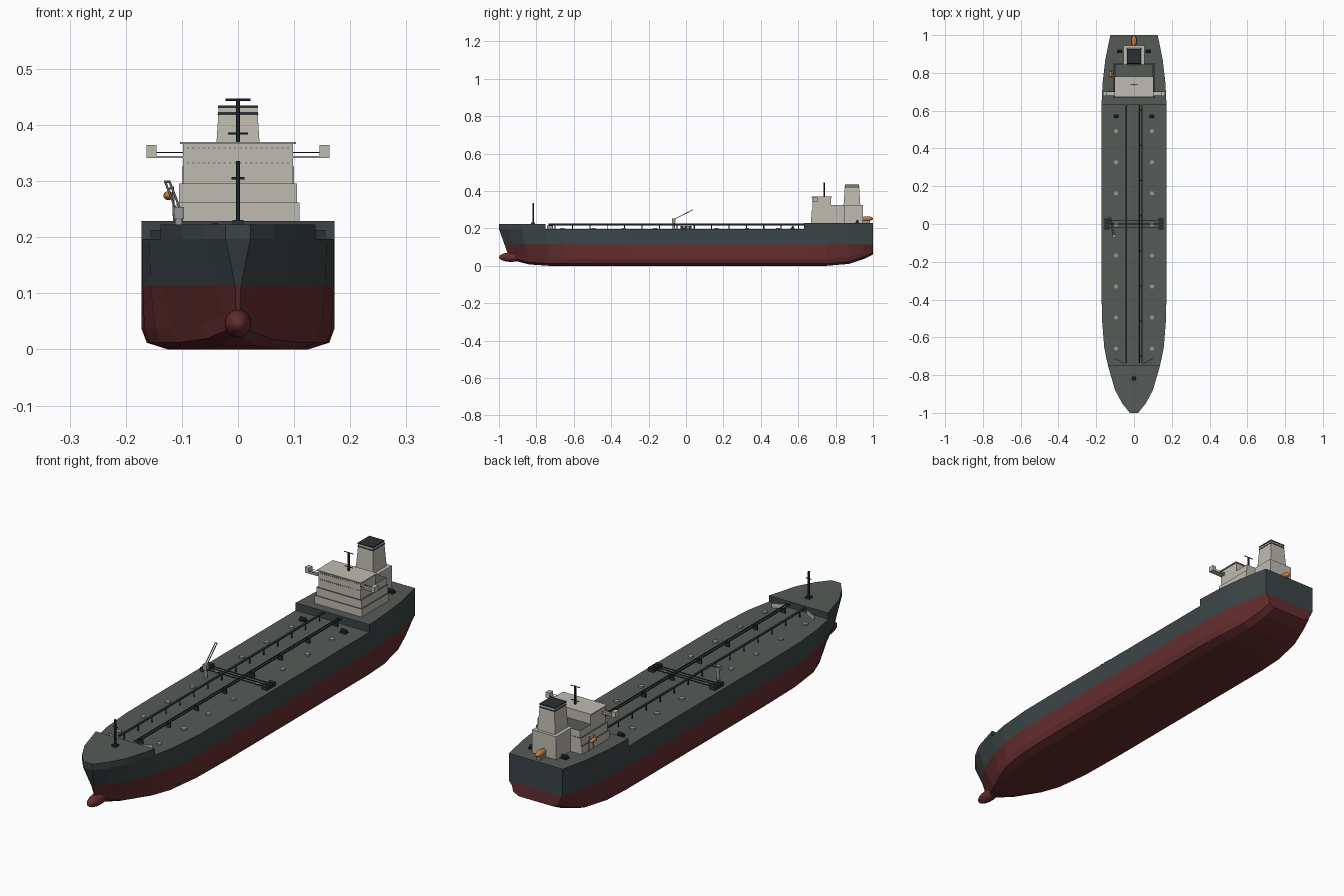
import bpy, bmesh, math
from mathutils import Vector

if "Cube" in bpy.data.objects:
    bpy.data.objects.remove(bpy.data.objects["Cube"])


def material(name, r, g, b):
    m = bpy.data.materials.new(name)
    m.use_nodes = True
    m.diffuse_color = (r, g, b, 1)
    m.node_tree.nodes["Principled BSDF"].inputs["Base Color"].default_value = (r, g, b, 1)
    return m


RED = material("antifouling_red", .13, .026, .028)
HULL = material("hull_slate", .045, .06, .063)
DECK = material("deck_green_grey", .09, .105, .095)
CREAM = material("house_cream", .52, .5, .44)
BLACK = material("dark_steel", .025, .03, .034)
GREY = material("light_grey", .3, .31, .3)
ORANGE = material("lifeboat_orange", .6, .2, .04)


def finish(name, bm, mats):
    bmesh.ops.recalc_face_normals(bm, faces=bm.faces)
    me = bpy.data.meshes.new(name)
    bm.to_mesh(me)
    bm.free()
    for m in mats:
        me.materials.append(m)
    ob = bpy.data.objects.new(name, me)
    bpy.context.collection.objects.link(ob)
    return ob


def loft(name, rings, mats, rule):
    """Skin mirrored cross-sections; each ring lists (half width, y, z) from bottom to top."""
    bm = bmesh.new()
    sides = [[[bm.verts.new((s * w, y, z)) for w, y, z in ring] for ring in rings] for s in (-1, 1)]
    a, b = sides
    top = len(rings[0]) - 1
    for i in range(len(rings) - 1):
        for s in sides:
            for k in range(top):
                bm.faces.new((s[i][k], s[i + 1][k], s[i + 1][k + 1], s[i][k + 1]))
        for k in (0, top):
            bm.faces.new((a[i][k], a[i + 1][k], b[i + 1][k], b[i][k]))
    for i in (0, -1):
        for k in range(top):
            bm.faces.new((a[i][k], b[i][k], b[i][k + 1], a[i][k + 1]))
    bmesh.ops.recalc_face_normals(bm, faces=bm.faces)
    for f in bm.faces:
        f.material_index = rule(f)
    return finish(name, bm, mats)


def box(name, x, y, z, mat, taper=1, top_mat=None):
    """Box from (low, high) ranges, with its top scaled by taper."""
    bm = bmesh.new()
    bmesh.ops.create_cube(bm, size=1)
    cx, cy = sum(x) / 2, sum(y) / 2
    for v in bm.verts:
        up = v.co.z > 0
        t = taper if up else 1
        v.co = (cx + v.co.x * t * (x[1] - x[0]), cy + v.co.y * t * (y[1] - y[0]), z[up])
    bm.normal_update()
    if top_mat:
        for f in bm.faces:
            f.material_index = int(f.normal.z > .9)
    return finish(name, bm, [mat, top_mat] if top_mat else [mat])


def rod(name, p, q, r, mat, sides=8):
    p, q = Vector(p), Vector(q)
    d = q - p
    bm = bmesh.new()
    bmesh.ops.create_cone(bm, cap_ends=True, segments=sides, radius1=r, radius2=r, depth=d.length)
    bm.transform(d.to_track_quat('Z', 'Y').to_matrix().to_4x4())
    bmesh.ops.translate(bm, verts=bm.verts, vec=(p + q) / 2)
    return finish(name, bm, [mat])


def ellipsoid(name, centre, radii, mat):
    bm = bmesh.new()
    bmesh.ops.create_uvsphere(bm, u_segments=20, v_segments=12, radius=1)
    for v in bm.verts:
        v.co = Vector(centre) + Vector(c * r for c, r in zip(v.co, radii))
    ob = finish(name, bm, [mat])
    for f in ob.data.polygons:
        f.use_smooth = True


# Hull stations: y, deck half, waterline half, bilge half, flat half, keel z, stem rake
WATER, MAIN, FORE, POOP = .113, .197, .223, .229
STATIONS = [
    (-1, .022, .005, .004, .002, .043, .07),
    (-.95, .062, .042, .024, .008, .022, .06),
    (-.88, .1, .088, .064, .03, .007, .045),
    (-.75, .138, .133, .118, .08, 0, .02),
    (-.65, .158, .156, .148, .108, 0, 0),
    (-.5, .17, .17, .167, .125, 0, 0),
    (-.3, .172, .172, .172, .125, 0, 0),
    (.63, .172, .172, .172, .125, 0, 0),
    (.75, .166, .166, .165, .12, 0, 0),
    (.87, .152, .152, .146, .105, .01, 0),
    (.95, .136, .136, .126, .09, .036, 0),
    (1, .125, .125, .112, .08, .06, 0)]


def section(y, deck, water, bilge, flat, keel, rake):
    levels = [(flat, keel), (flat + .8 * (bilge - flat), keel + .012),
              (bilge, keel + .037), (water, WATER), (deck, MAIN)]
    return [(w, y + rake * (1 - z / MAIN), z) for w, z in levels]


def hull_colour(f):
    c = f.calc_center_median()
    if f.normal.z > .9 and c.z > MAIN - .01:
        return 2
    return 0 if c.z < WATER else 1


PAINT = [RED, HULL, DECK]
loft("hull", [section(*s) for s in STATIONS], PAINT, hull_colour)
loft("forecastle", [[(s[1], s[0], MAIN), (s[1], s[0], FORE)] for s in STATIONS[:4]], PAINT, hull_colour)
loft("poop", [[(s[1], s[0], MAIN), (s[1], s[0], POOP)] for s in STATIONS[7:]], PAINT, hull_colour)
ellipsoid("bulbous_bow", (0, -.935, .046), (.024, .065, .025), RED)

# Accommodation block and bridge
box("house_lower_tier", (-.11, .11), (.668, .85), (POOP, .262), CREAM, 1, DECK)
box("house_middle_tier", (-.105, .105), (.672, .85), (.262, .296), CREAM, 1, DECK)
box("house_aft_block", (-.1, .1), (.775, .848), (.296, .326), CREAM, 1, DECK)
box("bridge", (-.098, .098), (.677, .776), (.296, .366), CREAM)
box("bridge_roof", (-.103, .103), (.672, .78), (.366, .37), CREAM)
for row, z in enumerate((.33, .357)):
    for i in range(20):
        x = -.0893 + i * .0094
        box(f"bridge_window_{row}_{i}", (x - .002, x + .002), (.675, .678), (z, z + .004), GREY)
for side, s in (("right", -1), ("left", 1)):
    def span(a, b):
        return sorted((s * a, s * b))
    box(f"{side}_bridge_wing", span(.09, .163), (.678, .702), (.341, .345), CREAM)
    box(f"{side}_wing_cab", span(.145, .163), (.678, .702), (.345, .364), CREAM)
    for y in (.679, .701):
        rod(f"{side}_wing_rail", (s * .098, y, .351), (s * .146, y, .351), .001, BLACK, 6)

# Engine casing and funnel
box("engine_casing", (-.056, .056), (.842, .945), (POOP, .326), CREAM)
box("funnel", (-.041, .041), (.843, .932), (.326, .43), CREAM, .84)
box("funnel_band", (-.0362, .0362), (.848, .927), (.418, .423), BLACK, .99)
box("funnel_cap", (-.036, .036), (.849, .926), (.43, .435), BLACK)


# Masts with crossbars
def mast(name, y, z0, z1, bars):
    rod(name, (0, y, z0), (0, y, z1), .004, BLACK)
    for z, half in bars:
        rod(name + "_crossbar", (-half, y, z), (half, y, z), .002, BLACK, 6)


mast("foremast", -.818, FORE, .336, [(.305, .012)])
mast("bridge_mast", .738, .37, .446, [(.445, .022), (.385, .018)])

# Lifeboats and davits
ellipsoid("stern_lifeboat", (0, .968, .252), (.014, .032, .013), ORANGE)
box("stern_boat_cradle", (-.008, .008), (.945, .985), (POOP, .243), GREY)
ellipsoid("side_lifeboat", (-.124, .795, .274), (.009, .022, .008), ORANGE)
for y in (.78, .81):
    rod("boat_davit_post", (-.114, y, POOP), (-.116, y, .29), .002, GREY, 6)
    rod("boat_davit_arm", (-.116, y, .29), (-.126, y, .284), .002, GREY, 6)

# Raised catwalk, pipe rack and their posts
box("catwalk", (-.046, -.036), (-.735, .635), (.221, .225), BLACK)
for x in (.03, .042):
    rod("cargo_pipe", (x, -.735, .219), (x, .635, .219), .0028, BLACK)
for i in range(15):
    y = -.7 + i * .093
    rod(f"catwalk_post_{i}", (-.041, y, MAIN), (-.041, y, .222), .0025, BLACK, 6)
    if i % 2 == 0:
        box(f"pipe_support_{i}", (.026, .046), (y - .003, y + .003), (MAIN, .217), BLACK)

# Midship manifolds and crossover pipes
for y in (-.018, 0, .018):
    rod("crossover_pipe", (-.14, y, .206), (.14, y, .206), .002, BLACK, 6)
for s in (-1, 1):
    for y in (-.022, 0, .022):
        box("manifold", (s * .143 - .013, s * .143 + .013), (y - .008, y + .008), (MAIN, .213), BLACK)

# Deck crane
rod("crane_pedestal", (-.105, -.065, MAIN), (-.105, -.065, .235), .007, GREY, 12)
box("crane_cab", (-.114, -.096), (-.074, -.056), (.232, .254), GREY)
for dx in (-.004, .004):
    rod("crane_jib", (-.107 + dx, -.06, .25), (-.126 + dx, .035, .299), .002, GREY, 6)
rod("crane_jib_tip", (-.132, .035, .299), (-.12, .035, .299), .002, GREY, 6)

# Tank hatches, winches and forward ladders
for s in (-1, 1):
    for i in range(8):
        y = -.66 + i * .1645
        rod("tank_hatch", (s * .095, y, MAIN), (s * .095, y, MAIN + .006), .011, GREY, 12)
    for x, y, z in ((.095, .57, MAIN), (.075, .915, POOP)):
        box("winch_base", (s * x - .014, s * x + .014), (y - .01, y + .01), (z, z + .004), BLACK)
        rod("winch_drum", (s * x - .012, y, z + .009), (s * x + .012, y, z + .009), .007, BLACK, 10)
    rod("breakwater_rail", (s * .1, -.712, .214), (s * .045, -.742, .214), .002, GREY, 6)
    plate = box("breakwater", (-.031, .031), (-.002, .002), (MAIN, .213), CREAM)
    plate.location = (s * .0725, -.727, 0)
    plate.rotation_euler.z = s * math.atan2(.03, .055)
box("mast_foot", (-.01, .01), (-.828, -.808), (FORE, .231), BLACK)
